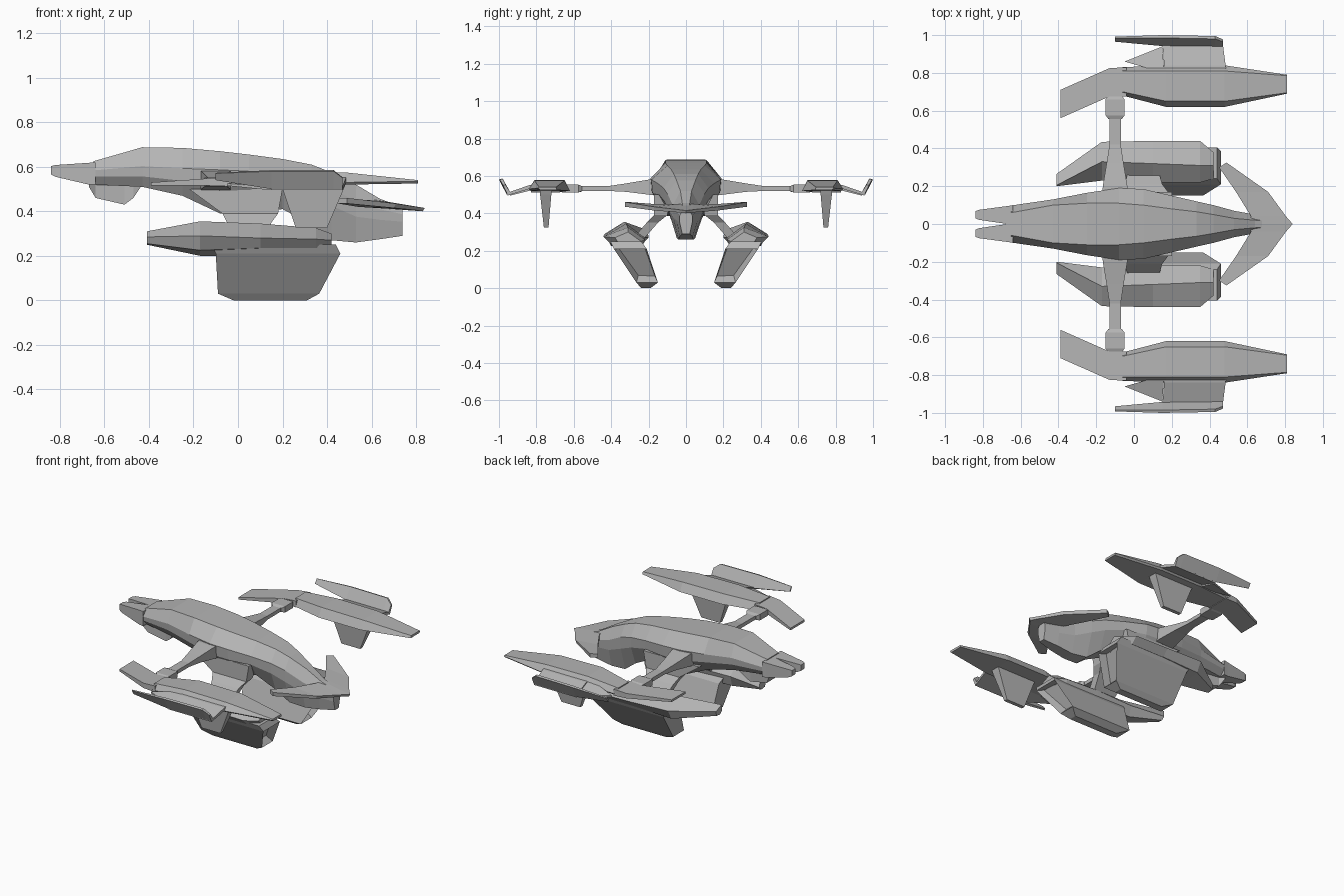
import bpy
import bmesh

cube = bpy.data.objects.get("Cube")
if cube:
    bpy.data.objects.remove(cube, do_unlink=True)

GREY = (.46, .46, .46, 1)
hull_grey = bpy.data.materials.new("hull_grey")
hull_grey.use_nodes = True
hull_grey.diffuse_color = GREY
hull_grey.node_tree.nodes["Principled BSDF"].inputs["Base Color"].default_value = GREY


def loft(name, rings, mirrored=True, recess=False):
    """Skin a list of matching point rings, cap the ends and mirror across the centre line."""
    bm = bmesh.new()
    loops = [[bm.verts.new(point) for point in ring] for ring in rings]
    for lower, upper in zip(loops, loops[1:]):
        for i in range(len(lower)):
            j = (i + 1) % len(lower)
            bm.faces.new((lower[i], lower[j], upper[j], upper[i]))
    bm.faces.new(loops[0])
    bm.faces.new(loops[-1])
    bmesh.ops.recalc_face_normals(bm, faces=bm.faces)
    if recess:
        front = max(bm.faces, key=lambda face: face.normal.x * face.calc_area())
        bmesh.ops.inset_individual(bm, faces=[front], thickness=.02, depth=-.05)
    mesh = bpy.data.meshes.new(name)
    bm.to_mesh(mesh)
    bm.free()
    mesh.materials.append(hull_grey)
    obj = bpy.data.objects.new(name, mesh)
    bpy.context.collection.objects.link(obj)
    if mirrored:
        mirror = obj.modifiers.new("mirror", 'MIRROR')
        mirror.use_axis = (False, True, False)
        mirror.use_mirror_merge = False
    return obj


def across_x(x, *profile):
    """Ring of (y, z) points at one station along the length."""
    return [(x, y, z) for y, z in profile]


def rect_x(x, y0, y1, z0, z1):
    return across_x(x, (y0, z0), (y1, z0), (y1, z1), (y0, z1))


def rect_y(y, x0, x1, z0, z1):
    return [(x0, y, z0), (x1, y, z0), (x1, y, z1), (x0, y, z1)]


def rect_z(z, x0, x1, y0, y1):
    return [(x0, y0, z), (x1, y0, z), (x1, y1, z), (x0, y1, z)]


def hull_ring(x, top, top_w, mid, mid_w, low, low_w):
    """Symmetric eight-sided fuselage section."""
    band = (top - low) * .13
    half = [(top_w, top), (mid_w, mid + band), (mid_w * .97, mid - band), (low_w, low)]
    return across_x(x, *half, *[(-y, z) for y, z in reversed(half)])


# Fuselage from tail to nose
loft("fuselage", [
    hull_ring(-.65, .625, .06, .57, .098, .52, .06),
    hull_ring(-.43, .688, .10, .58, .13, .51, .10),
    hull_ring(-.25, .685, .11, .565, .165, .47, .11),
    hull_ring(-.08, .67, .11, .55, .19, .39, .10),
    hull_ring(.05, .655, .10, .545, .185, .385, .10),
    hull_ring(.2, .635, .08, .53, .15, .41, .09),
    hull_ring(.33, .61, .065, .5, .12, .34, .07),
    hull_ring(.42, .575, .05, .465, .10, .27, .05),
    hull_ring(.53, .52, .03, .41, .07, .26, .04),
    hull_ring(.64, .455, .02, .385, .05, .275, .035),
    hull_ring(.74, .42, .015, .37, .035, .29, .02),
], mirrored=False)

# Forked tail with a keel below
loft("tail_prong", [rect_x(-.64, 0, .1, .52, .62),
                    rect_x(-.67, 0, .095, .52, .618),
                    rect_x(-.82, .022, .075, .555, .608),
                    rect_x(-.84, .03, .068, .565, .603)])
loft("tail_keel", [rect_x(-.67, -.07, .07, .51, .56),
                   rect_x(-.64, -.05, .05, .46, .56),
                   rect_x(-.51, -.04, .04, .43, .56),
                   rect_x(-.47, -.05, .05, .46, .56),
                   rect_x(-.43, -.08, .08, .52, .56)], mirrored=False)

# Swept nose wing
loft("nose_wing", [
    [(.83, 0, .40), (.60, 0, .42), (.60, 0, .455), (.84, 0, .415)],
    [(.80, .04, .405), (.62, .04, .415), (.62, .04, .45), (.805, .04, .42)],
    [(.70, .17, .415), (.54, .17, .42), (.54, .17, .45), (.71, .17, .435)],
    [(.49, .325, .435), (.45, .30, .435), (.45, .30, .46), (.49, .325, .46)],
])

# Upper pylon and its collar
loft("pylon", [rect_y(.12, -.17, -.03, .49, .585),
               rect_y(.2, -.165, -.035, .50, .58),
               rect_y(.32, -.145, -.055, .515, .56),
               rect_y(.42, -.13, -.07, .52, .545),
               rect_y(.58, -.13, -.07, .52, .545)])
loft("pylon_collar", [rect_y(.555, -.135, -.065, .52, .545),
                      rect_y(.575, -.15, -.05, .512, .553),
                      rect_y(.66, -.15, -.05, .512, .553),
                      rect_y(.68, -.135, -.065, .52, .545)])


# Outer nacelle: flat bevelled blade with a swept tail
def nacelle_ring(x, inner, outer, low, top, bevel):
    return across_x(x, (inner, low), (inner + bevel, top), (outer - bevel, top),
                    (outer, low + .01), (outer - .01, low))


loft("nacelle", [nacelle_ring(-.06, .68, .83, .515, .56, .02),
                 nacelle_ring(.17, .62, .84, .52, .578, .03),
                 nacelle_ring(.48, .62, .84, .52, .575, .03),
                 nacelle_ring(.81, .69, .79, .525, .54, .005)])
loft("nacelle_tail", [rect_x(-.39, .56, .71, .515, .53),
                      rect_x(-.13, .675, .825, .515, .548),
                      rect_x(-.04, .675, .83, .512, .555)])
loft("nacelle_fin", [rect_z(.54, .18, .49, .72, .78),
                     rect_z(.50, .20, .475, .72, .78),
                     rect_z(.325, .26, .40, .735, .76)])

# Outer winglet, its bridge and a small wedge
loft("winglet_bridge", [rect_y(.78, .16, .49, .54, .56),
                        rect_y(.84, .16, .485, .53, .55),
                        rect_y(.955, .15, .47, .495, .51)])
loft("winglet", [
    across_x(-.1, (.965, .545), (.975, .54), (.992, .57), (.985, .573)),
    across_x(.15, (.942, .51), (.958, .50), (1, .58), (.985, .585)),
    across_x(.43, (.938, .51), (.955, .50), (.995, .58), (.98, .585)),
    across_x(.47, (.938, .51), (.955, .50), (.978, .55), (.965, .553)),
])
loft("winglet_wedge", [[(-.05, .86, .525), (.16, .80, .56), (.15, .94, .51)],
                       [(-.05, .86, .515), (.16, .80, .53), (.15, .94, .495)]])

# Lower pod, its strut and the blade hanging beneath
loft("lower_strut", [rect_z(.50, -.22, .2, .08, .17),
                     rect_z(.39, -.07, .18, .10, .17),
                     rect_z(.35, -.05, .15, .15, .21),
                     rect_z(.27, -.03, .13, .22, .28)])
loft("lower_pod", [
    across_x(-.41, (.205, .31), (.265, .285), (.26, .255), (.22, .25), (.2, .27)),
    across_x(-.17, (.33, .355), (.435, .29), (.40, .225), (.25, .2), (.23, .27)),
    across_x(.1, (.32, .345), (.44, .28), (.40, .235), (.24, .2), (.22, .27)),
    across_x(.35, (.31, .325), (.44, .275), (.4, .235), (.24, .2), (.22, .26)),
    across_x(.42, (.31, .30), (.38, .27), (.36, .24), (.26, .22), (.24, .25)),
])
loft("pod_blade", [rect_z(.25, -.12, .44, .24, .405),
                   rect_z(.21, -.1, .46, .21, .385),
                   rect_z(.03, -.09, .365, .15, .265),
                   rect_z(0, -.02, .31, .19, .24)], recess=True)
